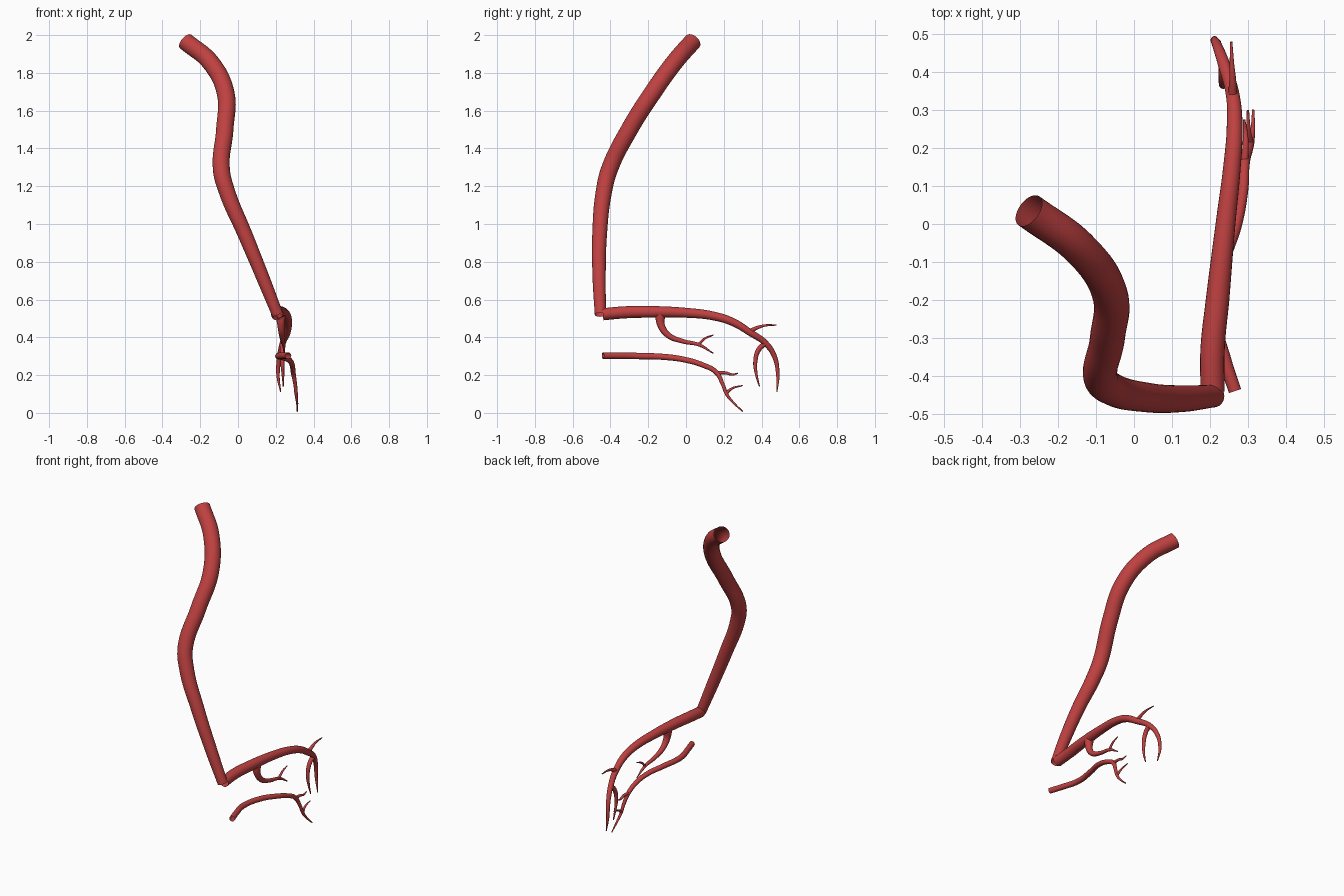
import bpy

red = bpy.data.materials.new("vessel red")
red.diffuse_color = (0.52, 0.052, 0.052, 1)


def vessel(name, points, sides=6):
    """Open, tapering smooth tube through (x, y, z, radius) points."""
    curve = bpy.data.curves.new(name, 'CURVE')
    curve.dimensions = '3D'
    curve.bevel_depth = 1.0
    curve.bevel_resolution = sides
    curve.resolution_u = 10
    curve.use_fill_caps = False
    spline = curve.splines.new('BEZIER')
    spline.bezier_points.add(len(points) - 1)
    for bp, (x, y, z, r) in zip(spline.bezier_points, points):
        bp.co = (x, y, z)
        bp.radius = r
        bp.handle_left_type = bp.handle_right_type = 'AUTO'
    obj = bpy.data.objects.new(name, curve)
    bpy.context.collection.objects.link(obj)
    curve.materials.append(red)
    bpy.ops.object.select_all(action='DESELECT')
    obj.select_set(True)
    bpy.context.view_layer.objects.active = obj
    bpy.ops.object.convert(target='MESH')
    bpy.ops.object.shade_smooth()
    return bpy.context.object


# Long trunk, falling from the upper rear to the front corner
vessel("trunk", [
    (-0.277, 0.035, 1.966, 0.047), (-0.145, -0.062, 1.855, 0.047),
    (-0.065, -0.18, 1.69, 0.047), (-0.070, -0.30, 1.50, 0.046),
    (-0.088, -0.405, 1.29, 0.045), (-0.058, -0.435, 1.17, 0.043),
    (0.035, -0.457, 0.95, 0.039), (0.13, -0.46, 0.72, 0.035),
    (0.21, -0.453, 0.52, 0.030)], 10)

# Upper branch, running back and curling down
vessel("upper_branch", [
    (0.207, -0.44, 0.522, 0.032), (0.207, -0.33, 0.532, 0.032),
    (0.220, -0.20, 0.535, 0.031), (0.241, 0.0, 0.53, 0.026),
    (0.258, 0.15, 0.512, 0.023), (0.265, 0.25, 0.48, 0.021),
    (0.260, 0.34, 0.425, 0.018), (0.237, 0.42, 0.37, 0.016),
    (0.220, 0.468, 0.30, 0.013), (0.212, 0.486, 0.20, 0.009),
    (0.226, 0.481, 0.11, 0.003)], 8)
vessel("upper_rear_twig", [
    (0.260, 0.335, 0.43, 0.013), (0.260, 0.38, 0.452, 0.009),
    (0.258, 0.42, 0.463, 0.006), (0.256, 0.48, 0.465, 0.003)])
vessel("upper_drooping_twig", [
    (0.237, 0.42, 0.368, 0.014), (0.236, 0.385, 0.335, 0.013),
    (0.235, 0.367, 0.27, 0.011), (0.238, 0.373, 0.20, 0.007),
    (0.240, 0.389, 0.14, 0.003)])

# Middle branch hanging below the upper one
vessel("middle_branch", [
    (0.225, -0.137, 0.525, 0.028), (0.228, -0.132, 0.465, 0.020),
    (0.233, -0.095, 0.412, 0.016), (0.238, -0.02, 0.38, 0.012),
    (0.242, 0.07, 0.36, 0.009), (0.245, 0.145, 0.315, 0.003)])
vessel("middle_twig", [
    (0.242, 0.065, 0.36, 0.008), (0.244, 0.10, 0.394, 0.006),
    (0.245, 0.145, 0.412, 0.003)])

# Separate lower branch
vessel("lower_branch", [
    (0.266, -0.44, 0.303, 0.017), (0.240, -0.36, 0.303, 0.017),
    (0.214, -0.25, 0.301, 0.017), (0.237, -0.10, 0.295, 0.016),
    (0.270, 0.0, 0.28, 0.015), (0.287, 0.09, 0.253, 0.014),
    (0.292, 0.16, 0.215, 0.013), (0.303, 0.195, 0.15, 0.010),
    (0.308, 0.215, 0.10, 0.009), (0.313, 0.25, 0.055, 0.006),
    (0.314, 0.30, 0.008, 0.003)])
vessel("lower_short_twig", [
    (0.291, 0.16, 0.212, 0.010), (0.294, 0.21, 0.212, 0.008),
    (0.293, 0.245, 0.203, 0.006), (0.290, 0.275, 0.210, 0.003)])
vessel("lower_rising_twig", [
    (0.307, 0.212, 0.105, 0.009), (0.302, 0.245, 0.13, 0.006),
    (0.300, 0.30, 0.145, 0.003)])
